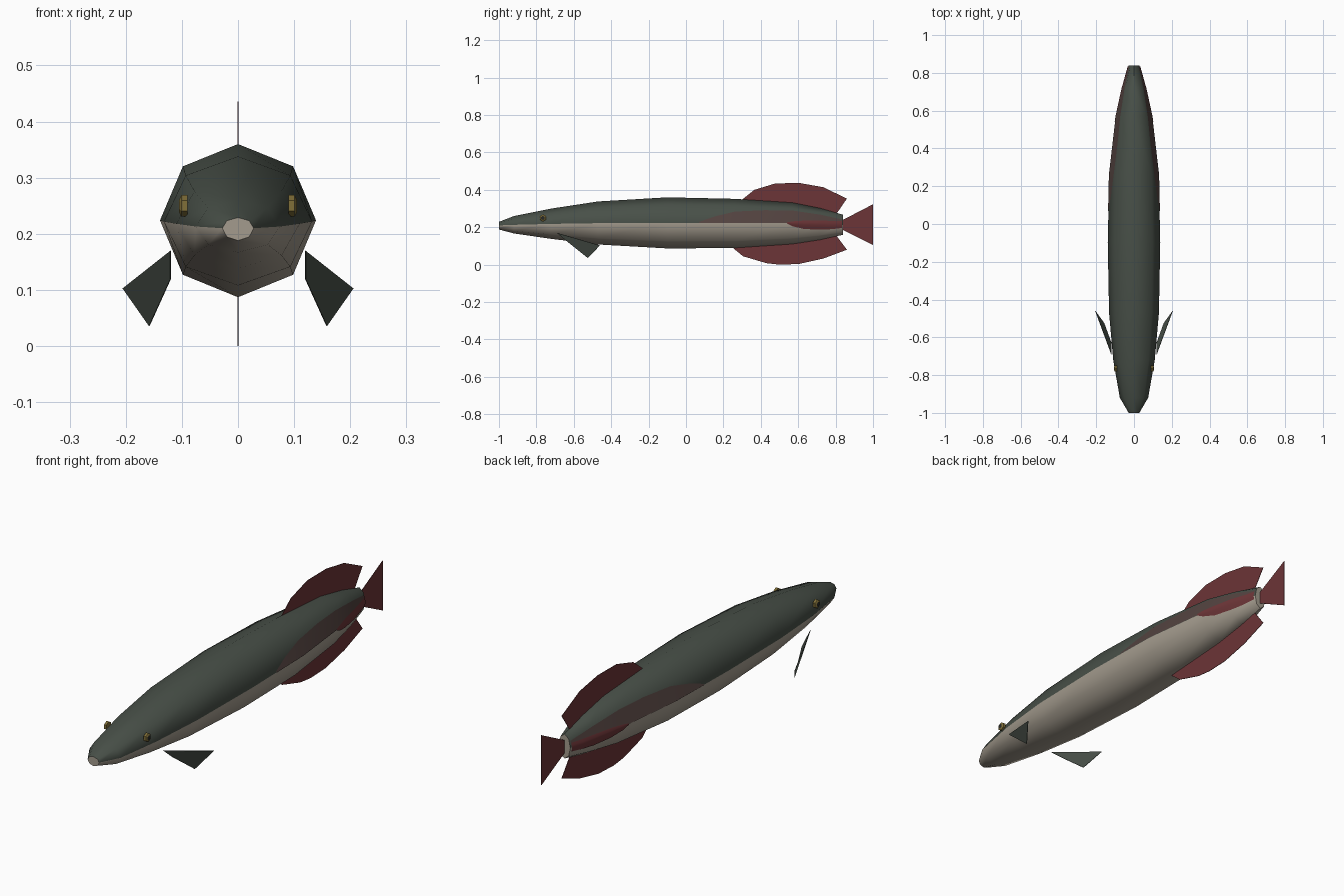
import bpy, bmesh, math
from mathutils import Vector

if "Cube" in bpy.data.objects:
    bpy.data.objects.remove(bpy.data.objects["Cube"])


def material(name, color):
    m = bpy.data.materials.new(name)
    m.use_nodes = True
    m.diffuse_color = (*color, 1)
    m.node_tree.nodes["Principled BSDF"].inputs["Base Color"].default_value = (*color, 1)
    return m


GREEN = material("dark green", (0.065, 0.08, 0.065))
BEIGE = material("pale belly", (0.37, 0.33, 0.27))
RED = material("fin red", (0.15, 0.035, 0.038))
BROWN = material("reddish brown", (0.085, 0.055, 0.05))
GOLD = material("eye gold", (0.22, 0.16, 0.04))
PUPIL = material("pupil", (0.02, 0.022, 0.02))


def make(name, verts, faces, mats, smooth=False):
    me = bpy.data.meshes.new(name)
    me.from_pydata(verts, [], faces)
    for m in mats:
        me.materials.append(m)
    bm = bmesh.new()
    bm.from_mesh(me)
    bmesh.ops.recalc_face_normals(bm, faces=bm.faces)
    bm.to_mesh(me)
    bm.free()
    ob = bpy.data.objects.new(name, me)
    bpy.context.collection.objects.link(ob)
    if smooth:
        bpy.ops.object.select_all(action="DESELECT")
        ob.select_set(True)
        bpy.context.view_layer.objects.active = ob
        bpy.ops.object.shade_smooth_by_angle(angle=math.radians(60))
    return ob


# Body sections: y, half width, top, middle, bottom
SECTIONS = [
    (-1.0, 0.028, 0.229, 0.21, 0.188), (-0.92, 0.075, 0.26, 0.213, 0.167),
    (-0.72, 0.11, 0.3, 0.218, 0.138), (-0.47, 0.132, 0.338, 0.222, 0.108),
    (-0.1, 0.139, 0.36, 0.224, 0.087), (0.26, 0.131, 0.352, 0.224, 0.089),
    (0.57, 0.095, 0.332, 0.222, 0.11), (0.72, 0.063, 0.302, 0.219, 0.133),
    (0.84, 0.028, 0.267, 0.213, 0.16)]


def section(y):
    for a, b in zip(SECTIONS, SECTIONS[1:]):
        if y <= b[0]:
            t = (y - a[0]) / (b[0] - a[0])
            return [p + (q - p) * t for p, q in zip(a, b)]
    return SECTIONS[-1]


def ring_point(y, k):
    """Point on the eight-sided section; k counts corners from the +x side."""
    _, w, top, mid, low = section(y)

    def corner(i):
        a = i * math.pi / 4
        s = math.sin(a)
        return Vector((w * math.cos(a), y, mid + s * ((top - mid) if s > 0 else (mid - low))))
    i = math.floor(k)
    return corner(i).lerp(corner(i + 1), k - i)


verts = [ring_point(s[0], k) for s in SECTIONS for k in range(8)]
faces = [(r * 8 + k, r * 8 + (k + 1) % 8, r * 8 + 8 + (k + 1) % 8, r * 8 + 8 + k)
         for r in range(len(SECTIONS) - 1) for k in range(8)]
faces += [tuple(range(8)), tuple(range(len(verts) - 8, len(verts)))]
body = make("body", verts, faces, [GREEN, BEIGE], True)
for p in body.data.polygons:
    is_cap = len(p.vertices) == 8
    p.material_index = 1 if is_cap or p.index % 8 > 3 else 0


# Painted patches hugging the rear flanks: outline rows are y, lower k, upper k
def flank_patch(name, rows, mat, lift):
    for side, label in ((1, "left"), (-1, "right")):
        vs, fs, n = [], [], 4
        for y, lo, hi in rows:
            for j in range(n + 1):
                k = lo + (hi - lo) * j / n
                p = ring_point(y, k)
                out = Vector((math.cos(k * math.pi / 4), 0, math.sin(k * math.pi / 4)))
                p += out * lift
                vs.append((p.x * side, p.y, p.z))
        for r in range(len(rows) - 1):
            for j in range(n):
                a = r * (n + 1) + j
                fs.append((a, a + 1, a + n + 2, a + n + 1))
        ob = make(f"{label}_{name}", vs, fs, [mat], True)
        # face outward
        me = ob.data
        if sum(p.normal.x * side for p in me.polygons) < 0:
            me.flip_normals()


flank_patch("brown_flank", [(0.07, 0, 0.05), (0.15, 0, 0.35), (0.26, 0, 0.65), (0.42, 0, 0.8),
                            (0.57, 0, 0.85), (0.72, 0, 0.8), (0.835, 0, 0.7)], BROWN, 0.002)
flank_patch("red_flank", [(0.54, -0.02, 0.05), (0.57, -0.2, 0.12), (0.63, -0.4, 0.2),
                          (0.72, -0.5, 0.28), (0.78, -0.5, 0.35), (0.835, -0.4, 0.5)], RED, 0.004)


# Thin flat fins
def fin(name, points, mat):
    ob = make(name, points, [tuple(range(len(points)))], [mat])
    mod = ob.modifiers.new("thickness", "SOLIDIFY")
    mod.thickness = 0.002
    mod.offset = 0
    return ob


def upright_fin(name, outline):
    fin(name, [(0, y, z) for y, z in outline], RED)


upright_fin("dorsal_fin", [(0.28, 0.33), (0.305, 0.352), (0.365, 0.4), (0.48, 0.435), (0.61, 0.436),
                           (0.735, 0.414), (0.86, 0.353), (0.81, 0.28), (0.78, 0.24)])
upright_fin("anal_fin", [(0.24, 0.11), (0.25, 0.09), (0.305, 0.045), (0.43, 0.008), (0.5, 0.0),
                         (0.605, 0.004), (0.735, 0.033), (0.86, 0.08), (0.81, 0.147), (0.78, 0.2)])
upright_fin("tail_fin", [(0.83, 0.235), (1.0, 0.323), (1.0, 0.105), (0.83, 0.19)])

for side, label in ((1, "left"), (-1, "right")):
    fin(f"{label}_pectoral_fin",
        [(side * x, y, z) for x, y, z in ((0.12, -0.69, 0.17), (0.12, -0.63, 0.12),
                                          (0.158, -0.525, 0.036), (0.205, -0.46, 0.103))], GREEN)

    # Eye: faceted gold rim around a dark pupil
    vs, n = [], 6
    for x, r in ((0.09, 0.019), (0.101, 0.019), (0.105, 0.011)):
        for i in range(n):
            a = i * math.tau / n + math.pi / 2
            vs.append((side * x, -0.765 + r * math.cos(a), 0.25 + r * math.sin(a)))
    fs = [(r * n + i, r * n + (i + 1) % n, r * n + n + (i + 1) % n, r * n + n + i)
          for r in range(2) for i in range(n)]
    fs += [tuple(range(n)), tuple(range(2 * n, 3 * n))]
    eye = make(f"{label}_eye", vs, fs, [GOLD, PUPIL])
    eye.data.polygons[-1].material_index = 1
